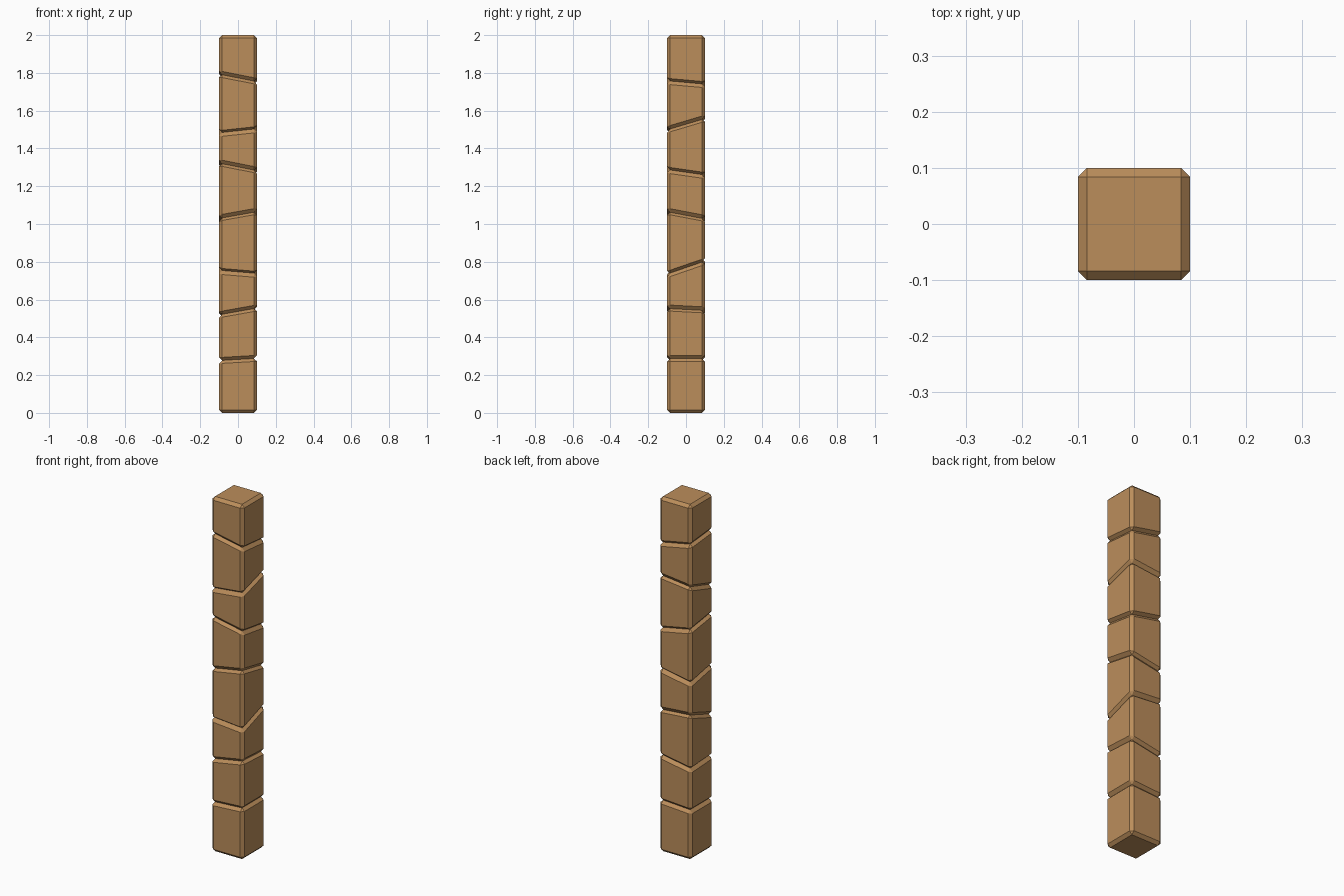
import bpy, bmesh

if "Cube" in bpy.data.objects:
    bpy.data.objects.remove(bpy.data.objects["Cube"])

HALF, HEIGHT, BEVEL = 0.1, 2.0, 0.016
IN = HALF - BEVEL

# Slanted joints: height at left-front, right-front and right-back corners
JOINTS = [(0.0, 0.0, 0.0),
          (0.278, 0.288, 0.288), (0.522, 0.552, 0.543), (0.754, 0.740, 0.798),
          (1.032, 1.062, 1.030), (1.319, 1.286, 1.262), (1.485, 1.503, 1.553),
          (1.790, 1.757, 1.742), (HEIGHT, HEIGHT, HEIGHT)]

wood = bpy.data.materials.new("warm_wood")
wood.diffuse_color = (0.50, 0.27, 0.105, 1)
wood.use_nodes = True
wood.node_tree.nodes["Principled BSDF"].inputs["Base Color"].default_value = wood.diffuse_color


def joint_height(joint, x, y):
    left, corner, back = joint
    return (corner + (corner - left) * (x - IN) / (2 * IN)
            + (back - corner) * (y + IN) / (2 * IN))


def make_block(name, low, high):
    """Square block between two slanted planes, all edges chamfered."""
    bm = bmesh.new()
    bmesh.ops.create_cube(bm, size=2 * HALF)
    for v in bm.verts:
        v.co.z = joint_height(high if v.co.z > 0 else low, v.co.x, v.co.y)
    bmesh.ops.bevel(bm, geom=bm.edges[:], offset=BEVEL, offset_type='OFFSET',
                    segments=1, profile=0.5, affect='EDGES')
    bmesh.ops.recalc_face_normals(bm, faces=bm.faces[:])
    mesh = bpy.data.meshes.new(name)
    bm.to_mesh(mesh)
    bm.free()
    mesh.materials.append(wood)
    bpy.context.collection.objects.link(bpy.data.objects.new(name, mesh))


# Stack of blocks forming the post
for i, (low, high) in enumerate(zip(JOINTS, JOINTS[1:])):
    make_block(f"post_block_{i + 1}", low, high)
